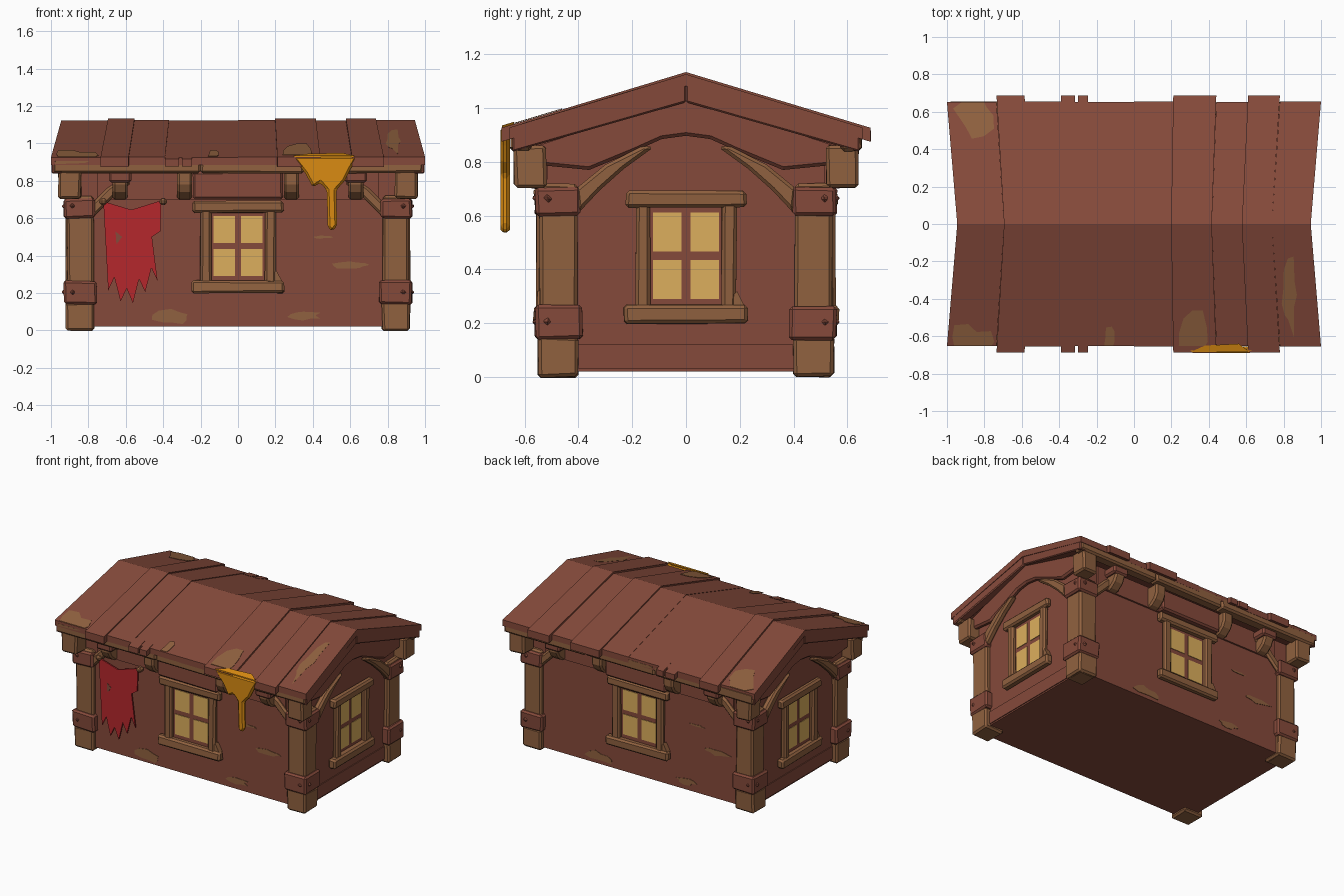
import bpy, bmesh, random
from math import cos, sin, tau
from mathutils import Vector

random.seed(4)
if "Cube" in bpy.data.objects:
    bpy.data.objects.remove(bpy.data.objects["Cube"])


def material(name, *rgb):
    m = bpy.data.materials.new(name)
    m.use_nodes = True
    m.diffuse_color = (*rgb, 1)
    bsdf = m.node_tree.nodes["Principled BSDF"]
    bsdf.inputs["Base Color"].default_value = (*rgb, 1)
    bsdf.inputs["Roughness"].default_value = .9
    return m


PAINT = material("red_brown_paint", .235, .068, .043)
WOOD = material("bare_wood", .28, .12, .05)
GLASS = material("warm_window", .72, .43, .11)
CLOTH = material("red_cloth", .46, .02, .025)
GOLD = material("golden_drip", .7, .26, .006)

WALL_X, WALL_Y = .88, .517
EAVE_LOW, EAVE_Y = .84, .652
RIDGE_Z, PITCH, FLARE = 1.122, .302, .945
BEVEL = .012
BOTH = (-1, 1)


def slab(name, loop, push, mat, bevel=0, jitter=0):
    """Extrude a closed loop of 3D points along a vector."""
    bm = bmesh.new()
    base = bm.faces.new([bm.verts.new(point) for point in loop])
    result = bmesh.ops.extrude_face_region(bm, geom=[base])["geom"]
    moved = [item for item in result if isinstance(item, bmesh.types.BMVert)]
    bmesh.ops.translate(bm, verts=moved, vec=push)
    for vert in bm.verts:
        vert.co += Vector([random.uniform(-jitter, jitter) for axis in "xyz"])
    bmesh.ops.recalc_face_normals(bm, faces=bm.faces)
    mesh = bpy.data.meshes.new(name)
    bm.to_mesh(mesh)
    bm.free()
    mesh.materials.append(mat)
    ob = bpy.data.objects.new(name, mesh)
    bpy.context.collection.objects.link(ob)
    if bevel:
        modifier = ob.modifiers.new("worn_edges", "BEVEL")
        modifier.width, modifier.segments = bevel, 1


def rect(left, low, right, high):
    return [(left, low), (right, low), (right, high), (left, high)]


def box(name, x_range, y_range, z_range, mat, jitter=0):
    (left, right), (near, far), (low, high) = x_range, y_range, z_range
    loop = [(x, y, low) for x, y in rect(left, near, right, far)]
    slab(name, loop, (0, 0, high - low), mat, BEVEL, jitter)


def flip(points, side):
    return [(side * u, v) for u, v in points]


def ragged(u, v, width, height):
    """Irregular outline of a worn spot."""
    outline = []
    for step in range(11):
        reach = random.uniform(.5, 1.1)
        angle = tau * step / 11
        outline.append((u + width * reach * cos(angle), v + height * reach * sin(angle)))
    return outline


# Wall frames: u runs along the wall, v is height, w points outward
FRAMES = {
    "front": lambda u, v, w: Vector((u, -WALL_Y - w, v)),
    "back": lambda u, v, w: Vector((-u, WALL_Y + w, v)),
    "left": lambda u, v, w: Vector((WALL_X + w, u, v)),
    "right": lambda u, v, w: Vector((-WALL_X - w, -u, v)),
}


def on_wall(wall, name, points, inner, outer, mat, bevel=0, jitter=0):
    frame = FRAMES[wall]
    loop = [frame(u, v, inner) for u, v in points]
    slab(f"{wall}_{name}", loop, frame(0, 0, outer) - frame(0, 0, inner), mat, bevel, jitter)


# Body with gable ends
body_profile = [(-WALL_Y, .02), (WALL_Y, .02), (WALL_Y, .86), (0, 1.04), (-WALL_Y, .86)]
slab("walls", [(-WALL_X, y, z) for y, z in body_profile], (2 * WALL_X, 0, 0), PAINT)


# Corner posts with collars, studs and roof brackets
def corner_part(name, x_side, y_side, x_out, y_out, width, z_range, mat):
    box(name, (x_side * (x_out - width), x_side * x_out),
        (y_side * (y_out - width), y_side * y_out), z_range, mat, .004)


for x_side in BOTH:
    for y_side in BOTH:
        at = (x_side, y_side)
        corner_part("corner_post", *at, .912, .545, .14, (0, .72), WOOD)
        corner_part("post_foot", *at, .92, .55, .15, (0, .15), WOOD)
        corner_part("lower_collar", *at, .93, .56, .175, (.14, .265), PAINT)
        corner_part("upper_collar", *at, .93, .56, .165, (.6, .705), PAINT)
        corner_part("corner_bracket", *at, .96, .64, .12, (.705, .86), WOOD)
        for low in (.19, .65):
            heights = (low, low + .03)
            corner_part("front_stud", *at, .9, .57, .03, heights, PAINT)
            corner_part("side_stud", *at, .94, .53, .03, heights, PAINT)


# Windows: bars, four panes, jambs, sill, lintel and a split corner
def window(wall, wide):
    on_wall(wall, "window_bars", rect(-.14 * wide, .25, .14 * wide, .65), 0, .008, PAINT)
    for side in BOTH:
        for low in (.29, .467):
            pane = rect(.016, low, .122 * wide, low + .145)
            on_wall(wall, "pane", flip(pane, side), .008, BEVEL, GLASS)
        jamb = rect(.132 * wide, .25, .188 * wide, .65)
        on_wall(wall, "window_jamb", flip(jamb, side), 0, .04, WOOD, BEVEL, .003)
    on_wall(wall, "window_sill", rect(-.23 * wide, .2, .23 * wide, .268), 0, .05, WOOD, BEVEL, .004)
    on_wall(wall, "window_lintel", rect(-.225 * wide, .63, .225 * wide, .692), 0, .047, WOOD, BEVEL, .004)
    split = [(.13 * wide, .26), (.22 * wide, .26), (.19 * wide, .32)]
    on_wall(wall, "split_corner", split, 0, .035, WOOD)


for wall in FRAMES:
    window(wall, 1.08 if wall in ("front", "back") else 1)

# Long walls: window hood, eave corbels, diagonal braces and worn spots
CORBEL = [(0, .7), (.03, .7), (.08, .74), (.1, .78), (.1, .85), (0, .85)]
LONG_BRACE = [(.78, .6), (.78, .68), (.7, .76), (.61, .82), (.57, .79), (.67, .71)]
for wall in ("front", "back"):
    frame = FRAMES[wall]
    on_wall(wall, "top_plank", rect(-.75, .7, .75, .85), 0, BEVEL, PAINT)
    on_wall(wall, "window_hood", rect(-.24, .7, .24, .85), 0, .065, PAINT, BEVEL, .004)
    for side in BOTH:
        for middle in (.285, .63):
            loop = [frame(side * middle - .04, v, w) for w, v in CORBEL]
            slab(f"{wall}_corbel", loop, frame(.08, 0, 0) - frame(0, 0, 0), WOOD, BEVEL)
        cap = rect(.57, .79, .69, .85)
        on_wall(wall, "corbel_cap", flip(cap, side), 0, .11, PAINT, BEVEL)
        on_wall(wall, "brace", flip(LONG_BRACE, side), 0, .03, WOOD, BEVEL)
    for spot in ((-.34, .07, .12, .045), (.61, .35, .12, .025), (.36, .08, .1, .03), (.45, .5, .07, .01)):
        on_wall(wall, "worn_spot", ragged(*spot), 0, .003, WOOD)

# Gable ends: arched beam, curved braces and a base plank
half_arch = [(.56, .87), (.56, .79), (.36, .77), (.19, .84), (.09, .885)]
ARCH = half_arch + [(0, .897)] + flip(half_arch[::-1], -1) + [(0, 1.05)]
GABLE_BRACE = [(.4, .61), (.41, .7), (.3, .79), (.16, .86), (.12, .855), (.23, .775), (.32, .695)]
for wall in ("left", "right"):
    on_wall(wall, "gable_beam", ARCH, 0, .04, PAINT, BEVEL)
    on_wall(wall, "base_plank", rect(-.4, .03, .4, .12), 0, .006, PAINT)
    for side in BOTH:
        on_wall(wall, "gable_brace", flip(GABLE_BRACE, side), 0, .048, WOOD, BEVEL)


# Roof: boards taper toward the ridge, some are raised and longer
def on_roof(x, y, lift=0):
    return Vector((x, y, RIDGE_Z - PITCH * abs(y) + lift))


def roof_slab(name, left, right, reach, lift, thick, mat=PAINT):
    loop = [on_roof(left, reach, lift), on_roof(right, reach, lift),
            on_roof(right * FLARE, 0, lift), on_roof(left * FLARE, 0, lift)]
    slab(name, loop, (0, 0, -thick), mat)


SEAMS = [-1, -.735, -.585, -.39, 0, .21, .44, .61, .78, 1]
RAISED = (1, 5, 7)
for slope in BOTH:
    for index, (left, right) in enumerate(zip(SEAMS, SEAMS[1:])):
        raised = index in RAISED
        lift = BEVEL if raised else .002 * (index % 3)
        reach = EAVE_Y + (.034 if raised else lift)
        roof_slab("roof_board", left, right, slope * reach, lift, .04 + lift)
    roof_slab("roof_underside", -.98, .98, slope * .62, -.03, .045)
    for left, right in ((-.39, -.315), (-.3, -.245)):
        loop = [on_roof(x, slope * y, .002) for x, y in rect(left, .6, right, .688)]
        slab("board_stub", loop, (0, 0, -.04), PAINT)
    # Eave beam and sloping end boards
    for left, right in ((-.99, -.2), (-.2, .35), (.35, .99)):
        box("eave_beam", (left, right), (slope * .575, slope * EAVE_Y), (EAVE_LOW, .918), WOOD, .003)
    for end in BOTH:
        loop = [on_roof(end * x, slope * y, drop)
                for x, y, drop in ((.997, .645, -.005), (.94, 0, -.005), (.94, 0, -.1), (.997, .645, -.09))]
        slab("end_board", loop, (-end * .06, 0, 0), PAINT, .006)

# Worn spots lying on the roof, trimmed at its edges
for x, y, width, depth, lift in ((-.87, -.63, .13, .11, .002), (.83, -.38, .06, .24, .002),
                                 (.325, -.63, .1, .18, .013), (-.13, -.63, .03, .1, .005),
                                 (-.85, .58, .12, .13, .002)):
    outline = [(max(u, -.975), max(-EAVE_Y, min(v, EAVE_Y))) for u, v in ragged(x, y, width, depth)]
    slab("roof_worn_spot", [on_roof(u, v, lift) for u, v in outline], (0, 0, .003), WOOD)

# Torn cloth pinned to the front wall, teeth deepest in the middle
cloth_top = [(-.72, .69), (-.57, .645), (-.41, .695), (-.415, .53), (-.46, .5)]
teeth = []
for step in range(9):
    u = -.43 - step * .033
    depth = .12 + abs(u + .59) * .9
    teeth.append((u, depth + .1 * (step % 2)))
on_wall("front", "torn_cloth", cloth_top + teeth, .026, .036, CLOTH)
on_wall("front", "cloth_hole", [(-.655, .53), (-.62, .5), (-.65, .46)], .036, .038, PAINT)
for u in (-.72, -.4):
    on_wall("front", "cloth_peg", rect(u - .02, .67, u + .02, .705), 0, .05, WOOD, BEVEL)

# Golden drip over the front eave
DRIP = [(.29, .93), (.64, .93), (.6, .86), (.57, .8), (.525, .75), (.53, .56), (.505, .53),
        (.48, .55), (.475, .75), (.44, .79), (.4, .765), (.36, .84)]
on_wall("front", "golden_drip", DRIP, .138, .173, GOLD, BEVEL)
drip_top = [on_roof(x, y, BEVEL) for x, y in ((.3, -.685), (.62, -.685), (.56, -.64), (.38, -.65))]
slab("drip_top", drip_top, (0, 0, .008), GOLD)
